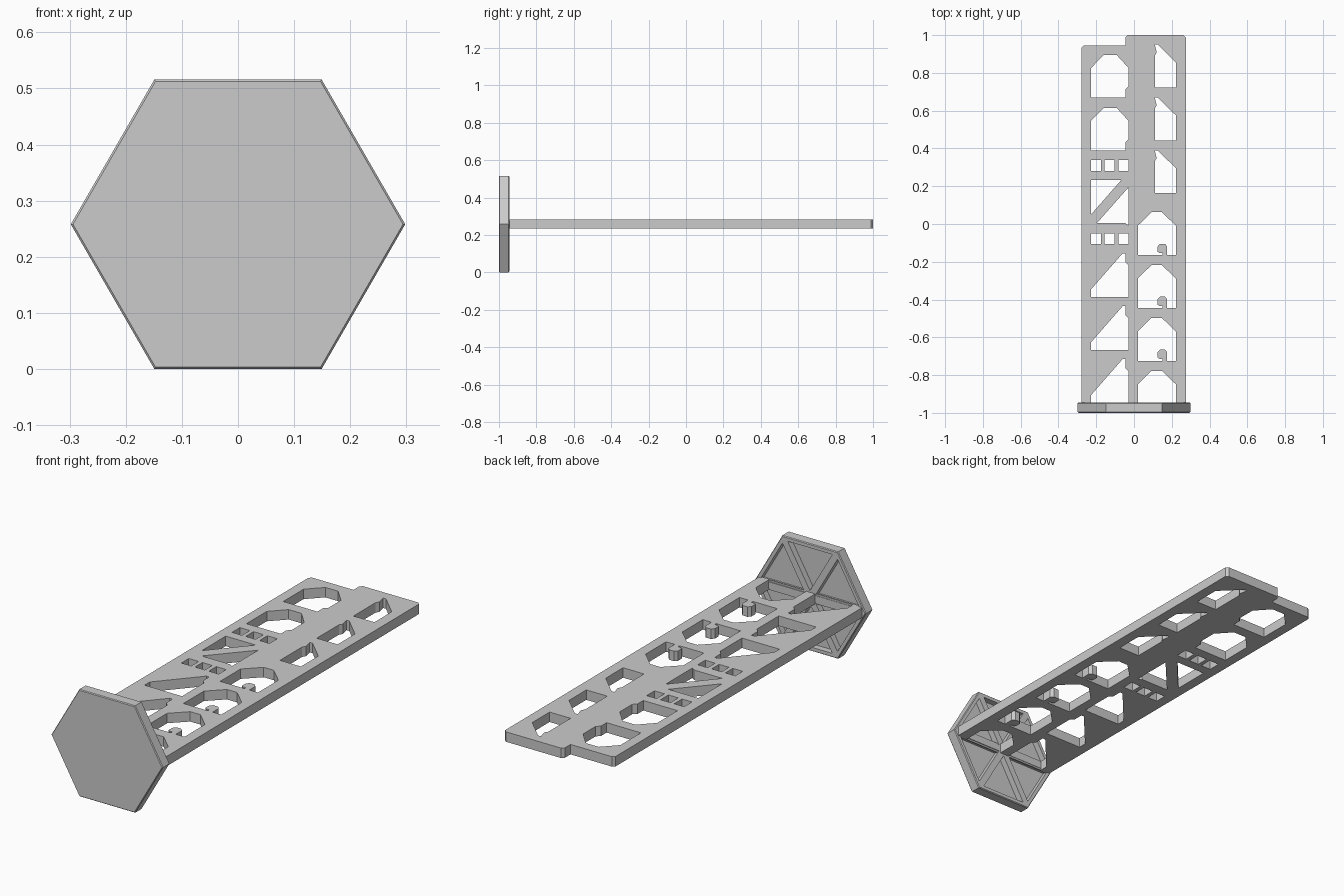
import bpy, bmesh
from math import cos, sin, radians
from mathutils import Vector

cube = bpy.data.objects.get("Cube")
if cube:
    bpy.data.objects.remove(cube, do_unlink=True)

grey = bpy.data.materials.new("plain_grey")
grey.use_nodes = True
grey.diffuse_color = (0.6, 0.6, 0.6, 1)
grey.node_tree.nodes["Principled BSDF"].inputs["Base Color"].default_value = (0.6, 0.6, 0.6, 1)

MID_Z = 0.258      # height of the centre line
PLATE_Y = -0.945   # back face of the end plate
PITCH = 0.28       # spacing of repeated windows


def box(x0, x1, y0, y1):
    return [(x0, y0), (x1, y0), (x1, y1), (x0, y1)]


def repeat(shape, top, count):
    """Copies of a window drawn downward from y = 0, stopping inside the end plate."""
    return [[(x, max(y + top - i * PITCH, PLATE_Y - 0.004)) for x, y in shape]
            for i in range(count)]


# Blade outline with a stepped far end
outline = [(-0.278, -0.955), (0.274, -0.955), (0.274, 0.988), (0.262, 1.0),
           (-0.033, 1.0), (-0.045, 0.988), (-0.045, 0.945), (-0.266, 0.945),
           (-0.278, 0.933)]

# Window shapes, measured down from their top edge
notched_arch = [(-0.228, -0.225), (-0.228, -0.07), (-0.16, 0), (-0.092, 0),
                (-0.028, -0.07), (-0.028, -0.165), (-0.045, -0.182), (-0.045, -0.225)]
sloped_window = [(0.11, -0.227), (0.11, -0.058), (0.12, -0.042), (0.11, 0),
                 (0.125, 0), (0.222, -0.095), (0.222, -0.227)]
ramp_window = [(-0.228, -0.232), (-0.228, -0.192), (-0.06, 0), (-0.045, 0),
               (-0.045, -0.048), (-0.028, -0.065), (-0.028, -0.232)]
post_arch = [(0.02, -0.228), (0.02, -0.072), (0.093, 0), (0.147, 0),
             (0.222, -0.072), (0.222, -0.228), (0.176, -0.228), (0.176, -0.182),
             (0.164, -0.168), (0.137, -0.168), (0.125, -0.182), (0.125, -0.21),
             (0.135, -0.217), (0.15, -0.217), (0.15, -0.228)]
plain_arch = post_arch[:6]

windows = repeat(notched_arch, 0.895, 2) + repeat(sloped_window, 0.95, 3)
windows += repeat(ramp_window, -0.155, 3) + repeat(post_arch, 0.063, 3)
windows += repeat(plain_arch, 0.063 - 3 * PITCH, 1)
for low, high in ((0.28, 0.34), (-0.107, -0.05)):
    for left in (-0.228, -0.155, -0.081):
        windows.append(box(left, left + 0.053, low, high))
windows.append([(-0.228, 0.232), (-0.068, 0.232), (-0.228, 0.05)])
windows.append([(-0.028, 0.195), (-0.028, -0.008), (-0.045, 0.004), (-0.197, 0.004)])

# Blade: flat filled profile with thickness
curve = bpy.data.curves.new("blade_profile", "CURVE")
curve.dimensions = "2D"
curve.fill_mode = "BOTH"
curve.extrude = 0.024
for loop in [outline] + windows:
    spline = curve.splines.new("POLY")
    spline.points.add(len(loop) - 1)
    for point, (x, y) in zip(spline.points, loop):
        point.co = (x, y, 0, 1)
    spline.use_cyclic_u = True
    spline.use_smooth = False
profile = bpy.data.objects.new("blade_profile", curve)
bpy.context.collection.objects.link(profile)
bpy.context.view_layer.update()
graph = bpy.context.evaluated_depsgraph_get()
mesh = bpy.data.meshes.new_from_object(profile.evaluated_get(graph))
bpy.data.objects.remove(profile, do_unlink=True)
bm = bmesh.new()
bm.from_mesh(mesh)
bmesh.ops.remove_doubles(bm, verts=bm.verts, dist=0.0001)
bmesh.ops.recalc_face_normals(bm, faces=bm.faces)
bm.to_mesh(mesh)
bm.free()
mesh.materials.clear()
mesh.materials.append(grey)
blade = bpy.data.objects.new("blade", mesh)
blade.location.z = MID_Z
bpy.context.collection.objects.link(blade)

# Hexagonal end plate with six triangular pockets on its back
bm = bmesh.new()


def ring(radius, y):
    return [bm.verts.new((radius * cos(radians(a)), y, MID_Z + radius * sin(radians(a))))
            for a in range(0, 360, 60)]


rings = [ring(0.294, -1.0), ring(0.298, -0.996), ring(0.298, -0.949), ring(0.294, PLATE_Y)]
bm.faces.new(rings[0])
for near, far in zip(rings, rings[1:]):
    for i in range(6):
        j = (i + 1) % 6
        bm.faces.new((near[i], near[j], far[j], far[i]))
centre = bm.verts.new((0, PLATE_Y, MID_Z))
sectors = [bm.faces.new((centre, rings[3][i], rings[3][(i + 1) % 6])) for i in range(6)]
bmesh.ops.recalc_face_normals(bm, faces=bm.faces)
bmesh.ops.inset_individual(bm, faces=sectors, thickness=0.032)
for face in sectors:
    floor = bmesh.ops.extrude_discrete_faces(bm, faces=[face])["faces"][0]
    bmesh.ops.translate(bm, verts=floor.verts, vec=Vector((0, -0.03, 0)))
mesh = bpy.data.meshes.new("end_plate")
bm.to_mesh(mesh)
bm.free()
mesh.materials.append(grey)
bpy.context.collection.objects.link(bpy.data.objects.new("end_plate", mesh))
